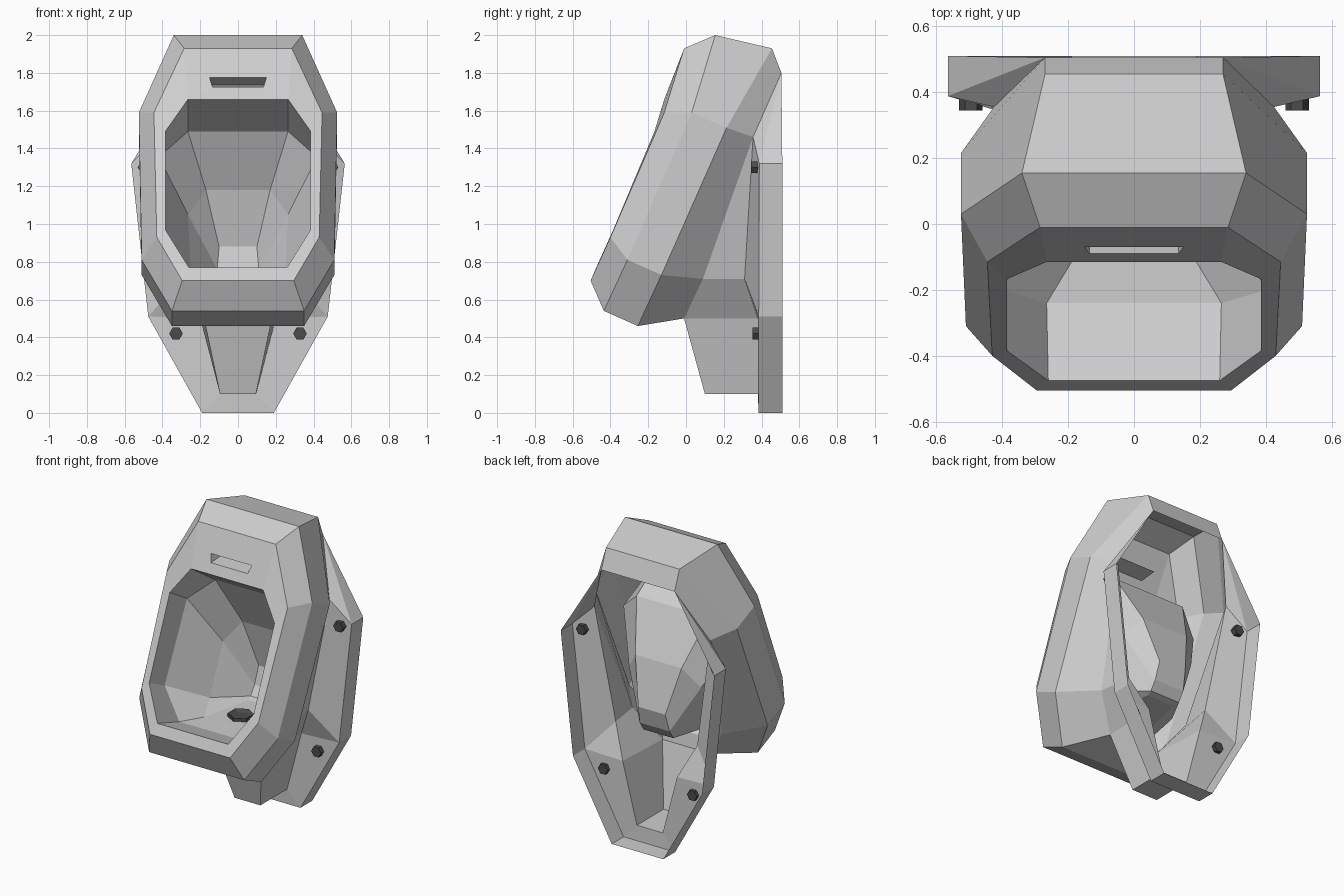
import bpy, bmesh, math
from mathutils import Matrix, Vector

if "Cube" in bpy.data.objects:
    bpy.data.objects.remove(bpy.data.objects["Cube"])


def material(name, g):
    m = bpy.data.materials.new(name)
    m.diffuse_color = (g, g, g, 1)
    m.use_nodes = True
    m.node_tree.nodes["Principled BSDF"].inputs["Base Color"].default_value = m.diffuse_color
    return m


ceramic = material("pale grey ceramic", 0.62)
metal = material("dark metal", 0.07)


def finish(bm, name, mat):
    me = bpy.data.meshes.new(name)
    bm.to_mesh(me)
    bm.free()
    me.materials.append(mat)
    ob = bpy.data.objects.new(name, me)
    bpy.context.collection.objects.link(ob)
    return ob


class Sheet:
    """Symmetric sheet surface described by its +x half."""

    def __init__(self):
        self.bm = bmesh.new()

    def add(self, pts):
        self.bm.faces.new([self.bm.verts.new(p) for p in pts])

    def both(self, *pts):
        self.add(pts)
        self.add([(-x, y, z) for x, y, z in reversed(pts)])

    def span(self, a, b):
        self.add([a, b, (-b[0], b[1], b[2]), (-a[0], a[1], a[2])])

    def strip(self, r, s):
        for i in range(len(r) - 1):
            q = [r[i], r[i + 1], s[i + 1], s[i]]
            self.both(*[p for k, p in enumerate(q) if p not in q[:k]])

    def loft(self, r, s):
        self.strip(r, s)
        self.span(r[0], s[0])
        self.span(r[-1], s[-1])

    def done(self, name, mat):
        bmesh.ops.remove_doubles(self.bm, verts=self.bm.verts, dist=1e-4)
        bmesh.ops.recalc_face_normals(self.bm, faces=self.bm.faces)
        return finish(self.bm, name, mat)


# Half rings: top, upper side, lower side, bottom
front = [(.285, -.01, 1.93), (.445, -.115, 1.59), (.43, -.40, .93), (.295, -.505, .70)]
mid = [(.34, .155, 2.0), (.525, .03, 1.59), (.51, -.31, .81), (.35, -.435, .54)]
rear = [(.27, .455, 1.93), (.525, .215, 1.51), (.51, -.13, .73), (.35, -.255, .46)]
back = [(.27, .505, 1.80), (.425, .355, 1.46), (.33, .09, .71), (.18, -.01, .50)]
lip = [(.265, -.115, 1.66), (.385, -.167, 1.49), (.385, -.385, .97), (.26, -.475, .77)]
bowl = [(.265, .14, 1.49), (.418, .06, 1.355), (.40, -.20, .88), (.265, -.24, .69)]
deep = [(.17, .29, 1.18), (.265, .22, 1.05), (.25, .06, .74), (.18, -.10, .69)]
sump = [(.10, .36, .88), (.11, .33, .76), (.11, .29, .70), (.10, .25, .69)]

# Outer shell, rim and bowl as one continuous sheet
s = Sheet()
s.loft(front, mid)
s.loft(mid, rear)
s.loft(rear, back)
s.strip(front, lip)
s.span(front[3], lip[3])
s.loft(lip, bowl)
s.loft(bowl, deep)
s.loft(deep, sump)
for i in range(3):
    s.span(sump[i], sump[i + 1])

# Wedge-shaped water slot in the rim
s0, s1, k = (.15, -.07, 1.775), (.135, -.09, 1.725), (.135, .03, 1.735)
s.span(front[0], s0)
s.both(front[0], lip[0], s1, s0)
s.span(s1, lip[0])
s.span(s0, k)
s.span(s1, k)
s.both(s0, s1, k)

# Neck behind the bowl and hollow pedestal
n_low, n_bot = (.30, .31, .71), (.20, .38, .50)
p_front, p_back = (.095, .10, .10), (.095, .38, .10)
s.both(back[1], back[2], n_low)
s.both(back[2], back[3], n_bot, n_low)
s.both(back[3], p_front, p_back, n_bot)
s.span(back[3], p_front)
s.span(p_front, p_back)

# Wall flange with its edge
flange = [(.565, .388, 1.32), (.475, .385, .51), (.19, .385, 0)]
edge = [(x, .51, z) for x, y, z in flange]
s.both(back[0], back[1], flange[0])
s.both(back[0], flange[0], edge[0])
s.both(back[1], n_low, flange[1], flange[0])
s.both(n_low, n_bot, flange[1])
s.both(n_bot, p_back, flange[2], flange[1])
s.span(p_back, flange[2])
s.strip(flange, edge)
s.span(flange[2], edge[2])
s.done("urinal_body", ceramic)


def hexagon(bm, r, depth, centre, rot):
    bmesh.ops.create_cone(bm, cap_ends=True, segments=6, radius1=r, radius2=r,
                          depth=depth, matrix=Matrix.Translation(Vector(centre)) @ rot)


# Hexagonal mounting bolts
lay = Matrix.Rotation(math.pi / 2, 4, 'X') @ Matrix.Rotation(math.pi / 6, 4, 'Z')
for label, x, y, z in (("upper", .495, .372, 1.30), ("lower", .328, .380, .42)):
    for side, sx in (("left", -1), ("right", 1)):
        bm = bmesh.new()
        hexagon(bm, .036, .055, (sx * x, y, z), lay)
        finish(bm, f"{label}_{side}_bolt", metal)

# Drain: hexagonal ring with sunken centre, and a short outlet below
bm = bmesh.new()
hexagon(bm, .08, .025, (0, .03, .70), Matrix.Identity(4))
bm.normal_update()
top = max(bm.faces, key=lambda f: f.calc_center_median().z)
bmesh.ops.inset_region(bm, faces=[top], thickness=.025)
bmesh.ops.translate(bm, verts=top.verts, vec=(0, 0, -.015))
hexagon(bm, .05, .04, (0, .03, .67), Matrix.Identity(4))
finish(bm, "drain", metal)
